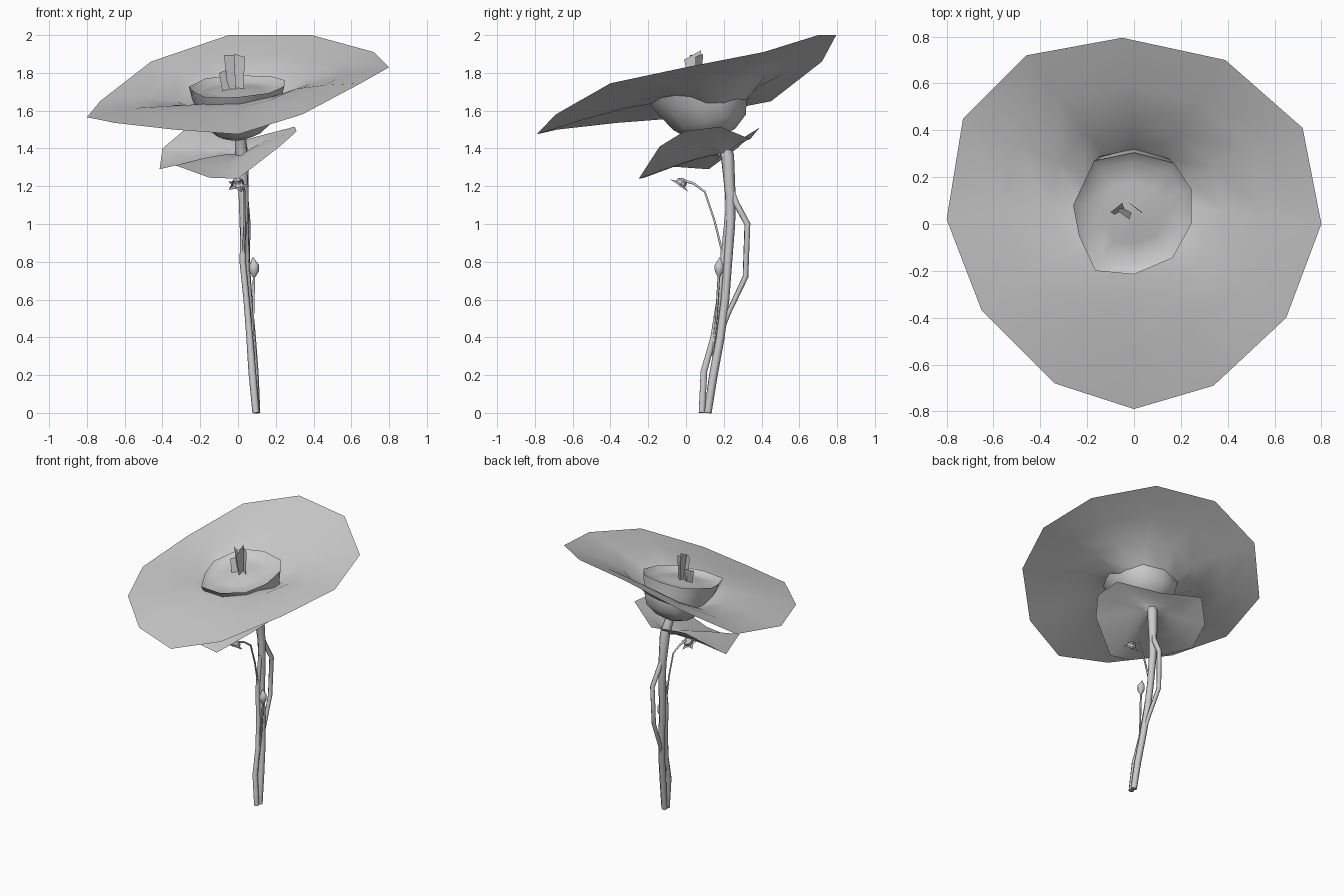
import bpy, bmesh, math
from mathutils import Vector, Matrix

cube = bpy.data.objects.get("Cube")
if cube:
    bpy.data.objects.remove(cube, do_unlink=True)

grey = bpy.data.materials.new("plain grey")
grey.use_nodes = True
colour = (0.6, 0.6, 0.6, 1)
grey.diffuse_color = colour
grey.node_tree.nodes["Principled BSDF"].inputs["Base Color"].default_value = colour


def add_mesh(name, bm, angle=70):
    mesh = bpy.data.meshes.new(name)
    bm.to_mesh(mesh)
    bm.free()
    obj = bpy.data.objects.new(name, mesh)
    bpy.context.collection.objects.link(obj)
    mesh.materials.append(grey)
    bpy.ops.object.select_all(action="DESELECT")
    bpy.context.view_layer.objects.active = obj
    obj.select_set(True)
    bpy.ops.object.shade_smooth_by_angle(angle=math.radians(angle))


def loft(name, rings, flip=False, caps=False, angle=70):
    """Skin a list of equal closed rings of points."""
    bm = bmesh.new()
    loops = [[bm.verts.new(p) for p in ring] for ring in rings]
    for a, b in zip(loops, loops[1:]):
        n = len(a)
        for i in range(n):
            j = (i + 1) % n
            bm.faces.new((a[i], a[j], b[j], b[i]))
    if caps:
        bm.faces.new(loops[0][::-1])
        bm.faces.new(loops[-1])
    if flip:
        bmesh.ops.reverse_faces(bm, faces=bm.faces[:])
    add_mesh(name, bm, angle)


def petal(name, rim, centre, steps, lean, level=1):
    """Funnel from an uneven rim; each step is (scale, drop), deeper at the back.
    A level above 1 flattens the tilt towards the middle."""
    c = Vector(centre)
    rings = []
    for scale, drop in steps:
        ring = []
        for p in rim:
            out = Vector(p) - c
            back = out.y / out.to_2d().length
            q = c + out * scale
            q.z = c.z + out.z * scale ** level - drop * (1 + lean * back)
            ring.append(q)
        rings.append(ring)
    loft(name, rings)


def tube(name, points):
    """Round stalk through (x, y, z, radius) points."""
    curve = bpy.data.curves.new(name, "CURVE")
    curve.dimensions = "3D"
    curve.bevel_depth = 1
    curve.bevel_resolution = 1
    curve.use_fill_caps = True
    spline = curve.splines.new("POLY")
    spline.points.add(len(points) - 1)
    for sp, (x, y, z, r) in zip(spline.points, points):
        sp.co = (x, y, z, 1)
        sp.radius = r
    obj = bpy.data.objects.new(name, curve)
    bpy.context.collection.objects.link(obj)
    curve.materials.append(grey)
    bpy.ops.object.select_all(action="DESELECT")
    bpy.context.view_layer.objects.active = obj
    obj.select_set(True)
    bpy.ops.object.convert(target="MESH")
    bpy.ops.object.shade_smooth_by_angle(angle=math.radians(70))


# Wide tilted upper petal, counter-clockwise rim
petal("upper_petal", [
    (.8, 0, 1.83), (.72, .41, 1.91), (.39, .7, 2), (-.05, .795, 2),
    (-.46, .72, 1.86), (-.73, .45, 1.65), (-.8, .02, 1.565), (-.65, -.37, 1.535),
    (-.34, -.68, 1.5), (0, -.79, 1.475), (.34, -.69, 1.58), (.65, -.4, 1.745)],
    (.02, .1, 1.73),
    [(1, 0), (.7, .008), (.46, .035), (.3, .09), (.2, .13), (.08, .16)], .7, 1.15)

# Smaller crooked petal below it
petal("lower_petal", [
    (.31, -.01, 1.49), (.3, .18, 1.515), (.05, .34, 1.45), (-.27, .39, 1.51),
    (-.4, .27, 1.4), (-.415, .12, 1.29), (-.33, -.16, 1.31), (-.15, -.22, 1.245),
    (0, -.25, 1.24), (.22, -.14, 1.41)],
    (.02, .2, 1.41),
    [(1, 0), (.6, .005), (.35, .015), (.15, .03), (.06, .05)], .3)

# Seed pod: gently domed ten-sided top on a tilted plane, bulging underside
outline = [(.245, 0), (.245, .15), (.17, .26), (0, .305), (-.17, .27),
           (-.26, .08), (-.235, -.05), (-.165, -.2), (0, -.215), (.165, -.145)]
profile = [(.1, .015, 0), (.5, .025, 0), (.85, .03, 0), (1, 0, 0),
           (.94, .06, .02), (.86, .12, .05), (.74, .19, .08), (.48, .25, .09),
           (.15, .28, .1)]
pod = []
for scale, depth, shift in profile:
    pod.append([(x * scale, .05 + (y - .05) * scale + shift,
                 1.73 + (.22 * (y - .05) + .04 * x) * scale - depth)
                for x, y in outline])
loft("seed_pod", pod, flip=True, caps=True, angle=60)

# Crossed upright blades on the pod
blades = [
    ((-.075, .06, 1.895), (-.02, .02, 1.895), (-.01, .05), (-.05, .07)),
    ((-.02, .09, 1.9), (.035, .05, 1.885), (.03, .05), (-.01, .08)),
    ((-.01, -.01, 1.87), (-.01, .08, 1.92), (-.01, .09), (-.01, .03)),
    ((-.1, .05, 1.8), (-.05, .09, 1.82), (-.04, .06), (-.08, .04))]
bm = bmesh.new()
for a, b, c, d in blades:
    bm.faces.new([bm.verts.new(p) for p in (a, b, (*c, 1.69), (*d, 1.69))])
add_mesh("pistil_blades", bm)

# Main stem and the strands twisted around it
tube("main_stem", [
    (.098, .115, 0, .021), (.088, .145, .2, .023), (.073, .182, .4, .023),
    (.055, .207, .6, .023), (.04, .222, .8, .023), (.033, .235, 1, .026),
    (.03, .235, 1.15, .028), (.02, .22, 1.36, .036), (.01, .17, 1.48, .03)])
tube("side_strand", [
    (.095, .084, 0, .019), (.075, .095, .22, .02), (.062, .145, .4, .018),
    (.045, .175, .6, .016), (.025, .195, .8, .017), (.03, .22, 1.05, .015)])
tube("elbow_branch", [
    (.07, .17, .38, .01), (.06, .225, .53, .014), (.045, .315, .72, .016),
    (.05, .325, 1, .017), (.04, .265, 1.11, .018), (.03, .235, 1.2, .012)])
tube("drooping_stalk", [
    (.03, .19, .7, .008), (.03, .19, .86, .007), (.035, .15, 1.02, .006),
    (.035, .1, 1.17, .006), (.02, .04, 1.215, .007), (0, -.03, 1.235, .009)])
tube("bud_stalk", [
    (.07, .14, .3, .006), (.08, .16, .5, .006), (.085, .175, .74, .007)])

# Closed bud
tube("bud", [
    (.085, .175, .72, .008), (.085, .175, .75, .026), (.085, .175, .78, .027),
    (.08, .178, .81, .01), (.08, .18, .825, .001)])

# Small pointed flower hanging forward and down
turn = Matrix.Translation((0, -.01, 1.24)) @ Matrix.Rotation(math.radians(145), 4, "X")
star = []
for radius, height in [(.008, 0), (.03, .015), (.032, .035), (.063, .045)]:
    ring = []
    for i in range(10):
        t = math.tau * i / 10
        r = radius * (.5 if i % 2 and radius > .04 else 1)
        ring.append(turn @ Vector((r * math.cos(t), r * math.sin(t), height)))
    star.append(ring)
loft("small_flower", star, angle=30)
